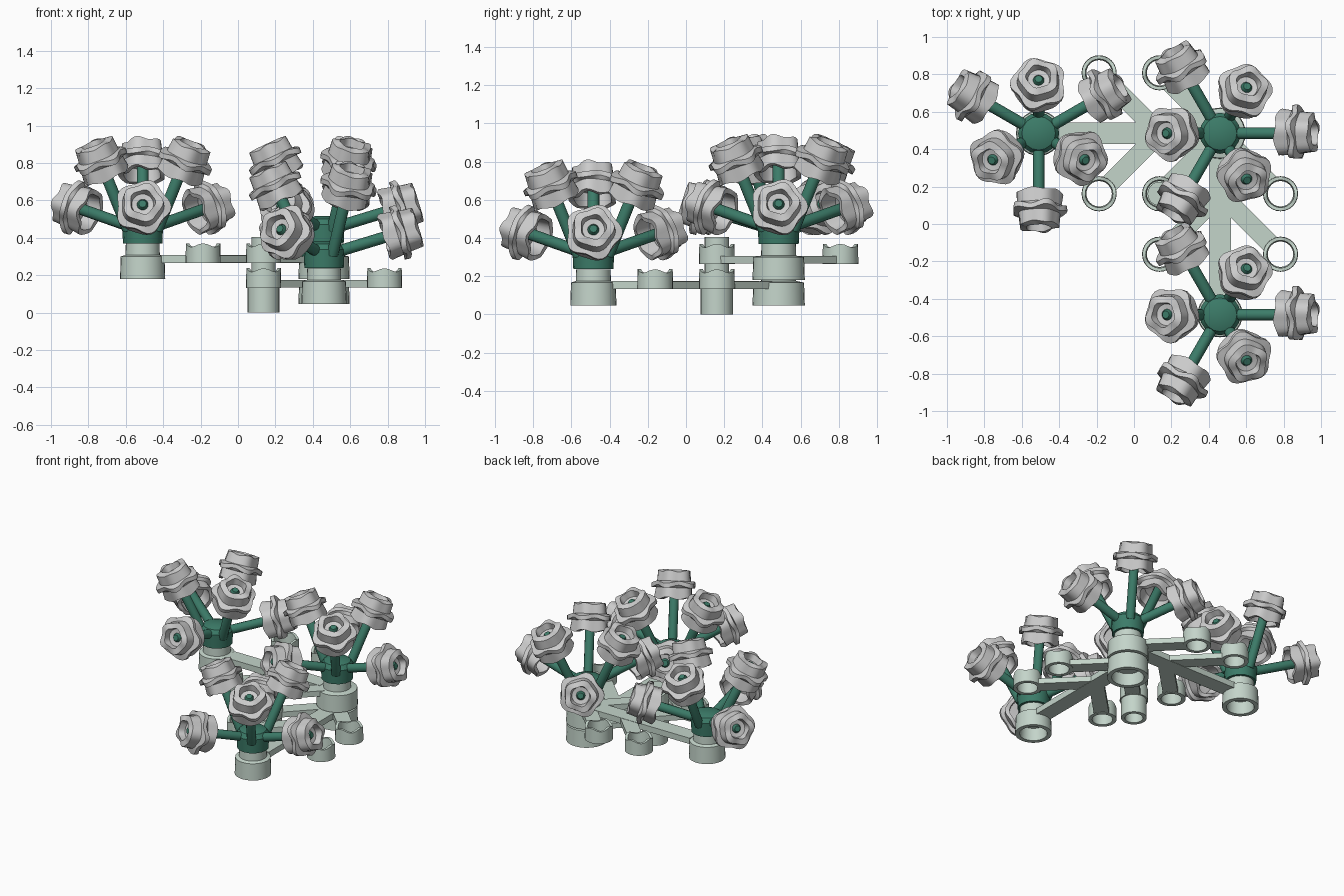
import bpy
from math import cos, sin, pi, radians, tau
from mathutils import Vector, Matrix

if "Cube" in bpy.data.objects:
    bpy.data.objects.remove(bpy.data.objects["Cube"])

U = 0.3233           # grid pitch of the branches
B = Vector((0.46, 0.485, 0))
A = B + Vector((-3 * U, 0, 0))
C = B + Vector((0, -3 * U, 0))


def material(name, col):
    m = bpy.data.materials.new(name)
    m.diffuse_color = (*col, 1)
    m.use_nodes = True
    m.node_tree.nodes["Principled BSDF"].inputs["Base Color"].default_value = m.diffuse_color
    return m


dark = material("dark_green", (0.045, 0.2, 0.14))
light = material("pale_green", (0.55, 0.66, 0.59))


def add(name, mesh, matrix, mat=None):
    o = bpy.data.objects.new(name, mesh)
    bpy.context.collection.objects.link(o)
    o.matrix_world = matrix
    if mat and not mesh.materials:
        mesh.materials.append(mat)
    return o


def lathe(name, profile, segs=24, lobes=0, closed=False):
    """Spin (r, z, radial wave, height wave) points round z; ends are capped unless closed."""
    n = len(profile)
    verts, faces = [], []
    for i in range(segs):
        a = tau * i / segs
        w = cos(lobes * a) if lobes else 0
        for p in profile:
            r, z, wr, wz = (*p, 0, 0)[:4]
            verts.append(((r + wr * w) * cos(a), (r + wr * w) * sin(a), z + wz * w))
    for i in range(segs):
        j = (i + 1) % segs
        for k in range(n if closed else n - 1):
            l = (k + 1) % n
            faces.append((i * n + k, j * n + k, j * n + l, i * n + l))
    if not closed:
        faces.append([i * n for i in reversed(range(segs))])
        faces.append([i * n + n - 1 for i in range(segs)])
    me = bpy.data.meshes.new(name)
    me.from_pydata(verts, [], faces)
    return me


def box_bar(name, p, q, width, z0, z1):
    """Flat bar between two plan points."""
    d = (q - p).normalized()
    s = Vector((-d.y, d.x, 0)) * width / 2
    ring = [p + s, p - s, q - s, q + s]
    v = [(c.x, c.y, z) for z in (z0, z1) for c in ring]
    f = [(3, 2, 1, 0), (4, 5, 6, 7)] + [(i, (i + 1) % 4, (i + 1) % 4 + 4, i + 4) for i in range(4)]
    me = bpy.data.meshes.new(name)
    me.from_pydata(v, [], f)
    add(name, me, Matrix(), light)


# Flower: hollow cup, petal flange and hollow stud
flower_mesh = lathe("flower", [
    (0.03, 0.09), (0.09, 0.08), (0.098, 0.0, 0.004, 0.008), (0.124, 0.0, 0.008, 0.008),
    (0.118, 0.07, 0.004), (0.140, 0.078, 0.012, -0.01), (0.142, 0.106, 0.012, -0.008),
    (0.112, 0.115, 0.004), (0.104, 0.18, 0.007, 0.006), (0.066, 0.19, 0.004),
    (0.058, 0.145), (0.03, 0.14)], 40, 5, True)
stem_mesh = lathe("stem", [(0.031, 0), (0.031, 0.455), (0.02, 0.475)], 12)
hub_mesh = lathe("hub", [(0.105, 0.37), (0.11, 0.47), (0.09, 0.5), (0.05, 0.515)], 16)
clip_mesh = lathe("clip", [(0.068, 0), (0.094, 0), (0.092, 0.095, 0, 0.01), (0.074, 0.095, 0, 0.01)],
                  24, 4, True)


def bouquet(label, pos, dz, turn):
    base = Matrix.Translation((pos.x, pos.y, dz))
    add(label + "_hub", hub_mesh, base, dark)
    for i in range(6):
        az = radians(turn + 60 * i)
        outer = i % 2 == 0
        el = radians(17 if outer else 65)
        d = Vector((cos(az) * cos(el), sin(az) * cos(el), sin(el)))
        r0 = 0.02 if outer else 0.09
        start = Vector((cos(az) * r0, sin(az) * r0, 0.443))
        rot = d.to_track_quat('Z', 'Y').to_matrix().to_4x4()
        add(f"{label}_stem_{i}", stem_mesh, base @ Matrix.Translation(start) @ rot, dark)
        off = 0.318
        add(f"{label}_flower_{i}", flower_mesh, base @ Matrix.Translation(start + d * off) @ rot)


def socket(name, pos, z, r):
    """Hollow-bottomed round base with a neck above."""
    me = lathe(name, [(0.001, 0.09), (r - 0.035, 0.09), (r - 0.03, 0.0), (r, 0.0), (r - 0.004, 0.12),
                      (0.092, 0.128), (0.09, 0.188), (0.001, 0.188)], 28)
    add(name, me, Matrix.Translation((pos.x, pos.y, z)), light)


def branch(label, d, z):
    """Spine from the shared corner with two pairs of diagonal arms ending in clips."""
    p = Vector((-d.y, d.x, 0))
    socket(label + "_root", B, z - 0.085, 0.137)
    socket(label + "_tip", B + d * 3 * U, z - 0.085, 0.121)
    box_bar(label + "_spine", B + d * 0.1, B + d * (3 * U - 0.1), 0.115, z, z + 0.043)
    for k in (0, 1):
        for s in (-1, 1):
            end = B + d * (k + 1) * U + p * s * U
            a = B + d * k * U
            box_bar(f"{label}_arm_{k}_{s}", a, end - (end - a).normalized() * 0.075, 0.1, z + 0.002, z + 0.041)
            add(f"{label}_clip_{k}_{s}", clip_mesh, Matrix.Translation((end.x, end.y, z)), light)


branch("upper_branch", Vector((-1, 0, 0)), 0.265)
branch("lower_branch", Vector((0, -1, 0)), 0.132)

# Post under the overlapping clips, with a stud on top
post = lathe("post", [(0.06, 0.1), (0.06, 0.0), (0.085, 0.0), (0.085, 0.134), (0.064, 0.14),
                      (0.064, 0.405)], 24)
add("corner_post", post, Matrix.Translation((B.x - U, B.y - U, 0)), light)

bouquet("left", A, 0, 30)
bouquet("corner", B, 0, 0)
bouquet("front", C, -0.133, 0)

# Smooth shading with sharp edges kept
bpy.ops.object.select_all(action='DESELECT')
seen = set()
for o in bpy.context.scene.objects:
    if o.data.name not in seen:
        seen.add(o.data.name)
        o.select_set(True)
        bpy.context.view_layer.objects.active = o
bpy.ops.object.shade_smooth_by_angle(angle=radians(35))
